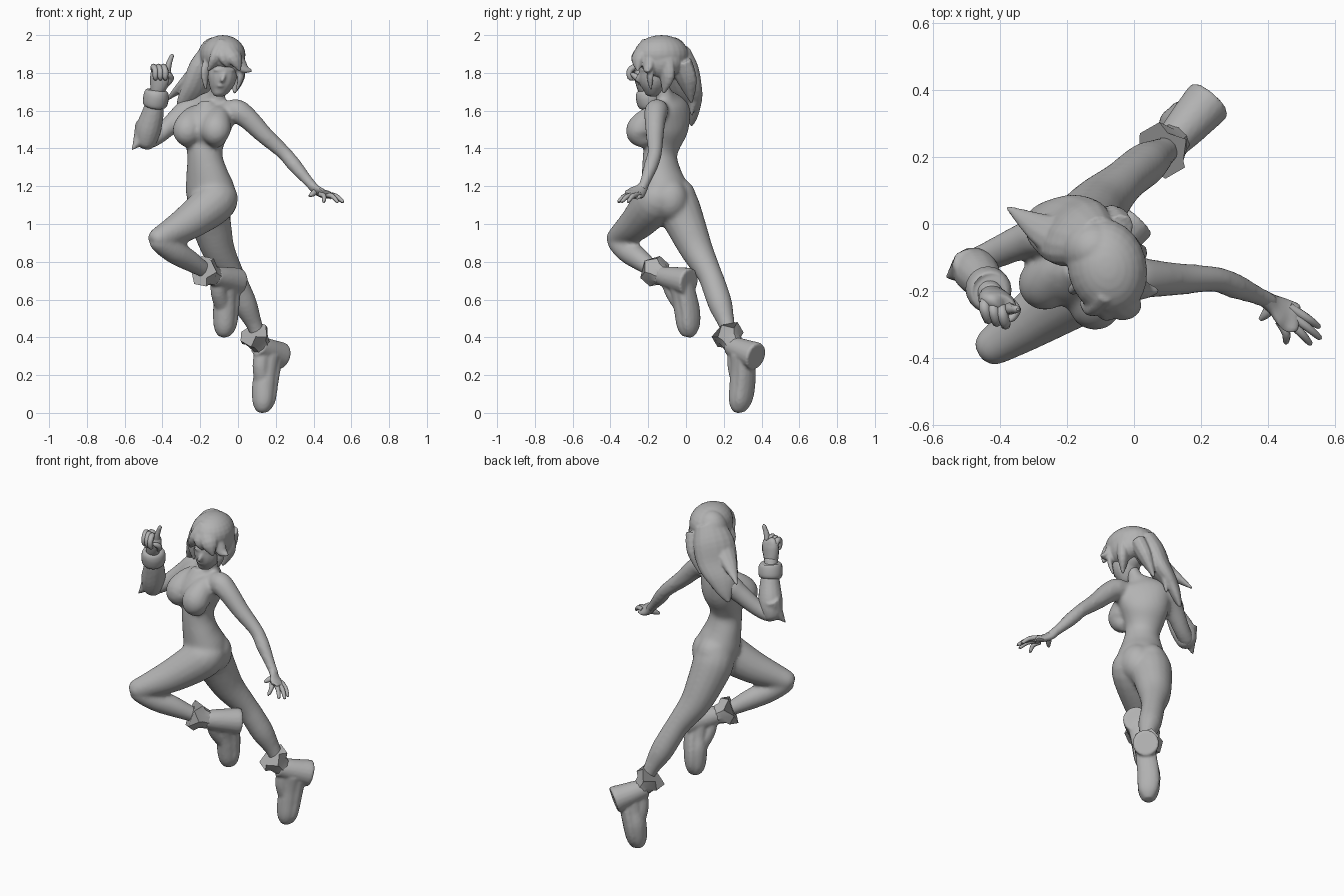
import bpy, bmesh, math
from mathutils import Vector, Matrix

grey = bpy.data.materials.new("plain grey")
grey.diffuse_color = (0.45, 0.45, 0.45, 1)


def spline(rows, steps):
    """Catmull-Rom through rows of (x, y, z, radius a, radius b)."""
    rows = [r if len(r) == 5 else (*r, r[3]) for r in rows]
    out = []
    for i in range(len(rows) - 1):
        p0, p1 = rows[max(i - 1, 0)], rows[i]
        p2, p3 = rows[i + 1], rows[min(i + 2, len(rows) - 1)]
        for k in range(steps):
            t = k / steps
            out.append([0.5 * (2 * b + (c - a) * t + (2 * a - 5 * b + 4 * c - d) * t * t
                               + (3 * b - a - 3 * c + d) * t ** 3)
                        for a, b, c, d in zip(p0, p1, p2, p3)])
    return out + [list(rows[-1])]


def tube(bm, rows, side=(1, 0, 0), n=16, steps=4, jag=0.0):
    """Closed tube with elliptical rings; jag gives the last rim a zigzag."""
    pts = spline(rows, steps)
    pos = [Vector(p[:3]) for p in pts]
    rings = []
    for i, p in enumerate(pts):
        t = (pos[min(i + 1, len(pos) - 1)] - pos[max(i - 1, 0)]).normalized()
        s = Vector(side)
        s = (s - t * s.dot(t)).normalized()
        b = t.cross(s)
        ring = []
        for k in range(n):
            a = 2 * math.pi * k / n
            off = s * math.cos(a) * max(p[3], .002) + b * math.sin(a) * max(p[4], .002)
            if jag and i == len(pts) - 1:
                off += t * (jag if k % 2 else -jag)
            ring.append(bm.verts.new(pos[i] + off))
        rings.append(ring)
    for r, q in zip(rings, rings[1:]):
        for k in range(n):
            bm.faces.new((r[k], r[(k + 1) % n], q[(k + 1) % n], q[k]))
    bm.faces.new(rings[0][::-1])
    bm.faces.new(rings[-1])


def ball(bm, c, r, tilt=0.0):
    m = Matrix.Translation(c) @ Matrix.Rotation(tilt, 4, 'Z') @ Matrix.Diagonal((*r, 1))
    bmesh.ops.create_uvsphere(bm, u_segments=24, v_segments=14, radius=1, matrix=m)


def finish(bm, name, angle=50, voxel=0, smooth=0):
    bmesh.ops.recalc_face_normals(bm, faces=bm.faces)
    me = bpy.data.meshes.new(name)
    bm.to_mesh(me)
    bm.free()
    me.materials.append(grey)
    ob = bpy.data.objects.new(name, me)
    bpy.context.collection.objects.link(ob)
    bpy.ops.object.select_all(action='DESELECT')
    ob.select_set(True)
    bpy.context.view_layer.objects.active = ob
    if voxel:
        m = ob.modifiers.new("blend", 'REMESH')
        m.mode, m.voxel_size, m.use_smooth_shade = 'VOXEL', voxel, True
        m = ob.modifiers.new("soften", 'SMOOTH')
        m.factor, m.iterations = 0.5, smooth
    else:
        bpy.ops.object.shade_smooth_by_angle(angle=math.radians(angle))
    return ob


# Body: torso and limbs fused into one soft surface
body = bmesh.new()
tube(body, [(-.1, -.14, 1.75, .042), (-.112, -.118, 1.69, .045), (-.125, -.1, 1.645, .1, .052),
            (-.135, -.09, 1.6, .148, .075), (-.16, -.1, 1.515, .138, .1),
            (-.175, -.125, 1.43, .11, .092), (-.175, -.138, 1.36, .096, .088),
            (-.165, -.13, 1.27, .117, .098), (-.145, -.11, 1.17, .138, .118),
            (-.135, -.095, 1.09, .115, .095), (-.13, -.09, 1.03, .03)], (.8, -.6, 0), 24)
for x, y, cx, cy in ((-.265, -.175, -.22, -.1), (-.115, -.235, -.09, -.15)):
    tube(body, [(cx, cy, 1.61, .03), (cx * .6 + x * .4, cy * .6 + y * .4, 1.57, .06),
                (x, y, 1.505, .08), (x, y, 1.465, .07), (x + .01, y + .03, 1.42, .03)], (.9, -.4, 0))
# breastbone
tube(body, [(-.16, -.13, 1.63, .05), (-.185, -.185, 1.55, .065, .05), (-.19, -.2, 1.49, .065, .05),
            (-.18, -.17, 1.43, .04)], (.9, -.4, 0))
ball(body, (-.092, -.086, 1.13), (.09, .097, .11))
ball(body, (-.155, -.03, 1.13), (.09, .085, .11))
# bent leg
tube(body, [(-.1, -.13, 1.18, .09), (-.12, -.16, 1.12, .115), (-.26, -.255, 1.01, .095),
            (-.375, -.335, .945, .07), (-.437, -.375, .915, .054), (-.457, -.388, .905, .028)], (.5, -.8, 0))
tube(body, [(-.44, -.38, .925, .04), (-.415, -.362, .905, .056), (-.34, -.305, .855, .064),
            (-.26, -.24, .808, .057), (-.18, -.175, .758, .042), (-.12, -.12, .73, .036)], (.5, -.8, 0))
# straight leg
tube(body, [(-.165, -.07, 1.2, .09), (-.16, -.045, 1.1, .115), (-.137, .005, .98, .104),
            (-.102, .058, .86, .087), (-.037, .122, .74, .067), (0, .153, .66, .066),
            (.04, .183, .57, .064), (.085, .215, .47, .044), (.115, .235, .39, .038)], (.7, -.7, 0))
# lowered arm
tube(body, [(-.07, -.135, 1.6, .045), (-.01, -.155, 1.6, .063), (.05, -.163, 1.56, .058),
            (.14, -.165, 1.47, .048), (.24, -.165, 1.38, .039), (.3, -.185, 1.31, .039),
            (.36, -.21, 1.24, .03), (.415, -.235, 1.18, .025)], (0, 1, 0))
# raised upper arm
tube(body, [(-.21, -.04, 1.61, .05), (-.27, -.03, 1.6, .062), (-.33, -.05, 1.55, .054),
            (-.42, -.09, 1.47, .046), (-.49, -.12, 1.43, .04), (-.51, -.12, 1.42, .02)], (0, 1, 0))
finish(body, "body", voxel=.011, smooth=10)

# Raised forearm sleeve with a pointed elbow, and wrist band
bm = bmesh.new()
tube(bm, [(-.5, -.12, 1.4, .02), (-.492, -.125, 1.425, .052), (-.475, -.14, 1.5, .068),
          (-.45, -.17, 1.59, .058), (-.435, -.2, 1.68, .042), (-.425, -.215, 1.73, .036)], n=14)
tube(bm, [(-.495, -.12, 1.53, .05), (-.52, -.14, 1.45, .036), (-.562, -.16, 1.392, .004)],
     (0, 1, 0), 8, 2)
finish(bm, "forearm_sleeve", voxel=.008, smooth=3)
bm = bmesh.new()
tube(bm, [(-.442, -.185, 1.62, .045), (-.441, -.187, 1.627, .06), (-.438, -.192, 1.645, .067),
          (-.432, -.2, 1.68, .067), (-.427, -.205, 1.7, .06), (-.426, -.206, 1.708, .045)], n=20, steps=3)
finish(bm, "wrist_band")

# Raised hand: palm, curled fingers, thumb and pointing finger
bm = bmesh.new()
tube(bm, [(-.428, -.215, 1.7, .035), (-.418, -.225, 1.74, .05, .038), (-.408, -.235, 1.79, .058, .038),
          (-.405, -.235, 1.825, .047, .026), (-.4, -.235, 1.835, .01)], (.9, -.3, 0))
for i in range(3):
    x, y = -.447 + .026 * i, -.23 - .008 * i
    tube(bm, [(x, y, 1.81, .014), (x, y - .02, 1.832, .017), (x + .01, y - .052, 1.812, .016),
              (x + .01, y - .05, 1.775, .014), (x + .01, y - .035, 1.765, .006)], n=8, steps=3)
tube(bm, [(-.375, -.25, 1.8, .018), (-.368, -.255, 1.84, .016), (-.358, -.255, 1.87, .013),
          (-.35, -.255, 1.89, .011), (-.348, -.255, 1.9, .004)], n=8)
tube(bm, [(-.38, -.23, 1.74, .018), (-.355, -.255, 1.77, .017), (-.365, -.28, 1.79, .013),
          (-.375, -.29, 1.795, .005)], n=8)
finish(bm, "raised_hand")

# Lowered open hand
bm = bmesh.new()
tube(bm, [(.385, -.22, 1.21, .024), (.415, -.24, 1.18, .034, .021), (.45, -.265, 1.163, .047, .019),
          (.48, -.285, 1.155, .046, .015), (.49, -.29, 1.15, .03, .008)], (.5, -.85, 0))
for bx, by, tx, ty in ((.485, -.258, .55, -.305), (.48, -.276, .553, -.338),
                       (.47, -.292, .525, -.355), (.455, -.3, .455, -.352)):
    tube(bm, [(bx - .02, by + .01, 1.158, .014), ((bx + tx) / 2, (by + ty) / 2, 1.148, .013),
              (tx, ty, 1.12, .009), (tx + .003, ty - .002, 1.116, .003)], (0, .3, 1), 8)
tube(bm, [(.415, -.24, 1.175, .018), (.395, -.268, 1.16, .015), (.378, -.285, 1.148, .007)],
     (0, .3, 1), 8)
finish(bm, "lowered_hand")

# Head with jaw, nose, lips, brow
bm = bmesh.new()
ball(bm, (-.08, -.15, 1.84), (.085, .098, .105), .2)
tube(bm, [(-.08, -.16, 1.85, .08, .085), (-.085, -.172, 1.77, .077, .078),
          (-.097, -.18, 1.715, .055, .056), (-.105, -.19, 1.685, .03, .03),
          (-.106, -.192, 1.676, .01)], (.97, .25, 0))
tube(bm, [(-.07, -.235, 1.81, .01), (-.078, -.252, 1.775, .012), (-.083, -.256, 1.762, .012),
          (-.085, -.24, 1.752, .006)], n=8)
ball(bm, (-.09, -.232, 1.732), (.02, .013, .009), .2)
ball(bm, (-.072, -.228, 1.815), (.06, .02, .012), .2)
finish(bm, "head", voxel=.007, smooth=3)

# Hair: cap, fringe, back mass and loose locks fused together
bm = bmesh.new()
ball(bm, (-.08, -.13, 1.895), (.118, .147, .105), .25)
ball(bm, (-.12, -.075, 1.88), (.095, .09, .11))
ball(bm, (-.035, -.13, 1.86), (.072, .11, .09))
tube(bm, [(-.12, -.05, 1.92, .08, .06), (-.165, -.03, 1.83, .115, .07), (-.205, -.01, 1.73, .115, .06),
          (-.255, .01, 1.65, .09, .045), (-.285, .025, 1.58, .05, .028), (-.31, .03, 1.52, .008)],
     (.7, .7, 0))
locks = [((-.14, -.06, 1.88), (-.25, -.03, 1.77), (-.38, .05, 1.655), .065),
         ((-.15, -.03, 1.82), (-.185, .03, 1.7), (-.21, .03, 1.575), .05),
         ((-.15, -.1, 1.87), (-.22, -.08, 1.77), (-.3, -.05, 1.67), .04),
         ((-.015, -.11, 1.87), (-.005, -.1, 1.78), (-.02, -.12, 1.69), .055),
         ((-.06, -.03, 1.86), (-.085, .005, 1.76), (-.12, .03, 1.64), .07),
         ((.0, -.2, 1.88), (.03, -.2, 1.825), (.075, -.2, 1.81), .035),
         ((.015, -.18, 1.86), (.015, -.19, 1.78), (-.005, -.185, 1.71), .024),
         ((-.08, -.2, 1.95), (-.02, -.25, 1.88), (.01, -.255, 1.81), .055),
         ((-.07, -.2, 1.95), (-.115, -.24, 1.88), (-.16, -.235, 1.81), .05),
         ((-.07, -.22, 1.93), (-.07, -.26, 1.88), (-.055, -.26, 1.83), .045),
         ((-.15, -.17, 1.88), (-.175, -.19, 1.8), (-.17, -.18, 1.71), .03)]
for a, b, c, r in locks:
    tube(bm, [(*a, r, r * .7), (*b, r * .9, r * .6), (*c, .006)], (.7, .6, .2), 10)
finish(bm, "hair", voxel=.007, smooth=2)


# Boots: ankle shaft running to a flat heel, foot pointing down, sole, ragged cuff
def boot(name, ankle, heel, foot, cuff):
    a, h = Vector(ankle), Vector(heel)
    bm = bmesh.new()
    tube(bm, [(*a, .05), (*a.lerp(h, .3), .06), (*a.lerp(h, .65), .068),
              (*a.lerp(h, .93), .073, .075), (*h, .069, .07)], (.7, -.7, 0), 18)
    f = [Vector(p) for p in foot]
    tube(bm, [(*f[0], .06), (*f[0].lerp(f[1], .5), .058, .056), (*f[1], .064, .06),
              (*f[2], .058, .054), (*f[3], .036, .034), (*(f[3] - Vector((0, 0, .012))), .008)],
         (.7, -.7, 0), 18)
    back = Vector((.025, .025, 0))
    tube(bm, [(*(f[0] + back), .055, .04), (*(f[1] + back), .062, .036),
              (*(f[2] + back * .8), .056, .032), (*(f[3] + back * .4), .028, .02)], (.7, -.7, 0), 14)
    # instep web between ankle and foot
    tube(bm, [(*a.lerp(h, .25), .045), (*a.lerp(f[1], .5), .045), (*f[1], .05)], (.7, -.7, 0), 12)
    finish(bm, name, voxel=.008, smooth=3)
    bm = bmesh.new()
    c, d = Vector(cuff[0]), Vector(cuff[1])
    tube(bm, [(*d, .05), (*d.lerp(c, .5), .06), (*c, .083)], (.7, -.7, 0), 10, 1, .022)
    finish(bm, name + "_cuff", 20)


boot("rear_boot", (.105, .235, .355), (.228, .373, .298),
     ((.165, .295, .31), (.137, .292, .15), (.132, .283, .06), (.13, .28, .012)),
     ((.085, .22, .415), (.125, .255, .35)))
boot("front_boot", (-.13, -.13, .725), (.0, .018, .692),
     ((-.055, -.035, .69), (-.07, -.002, .55), (-.073, .008, .46), (-.073, .015, .412)),
     ((-.18, -.165, .75), (-.115, -.115, .72)))
